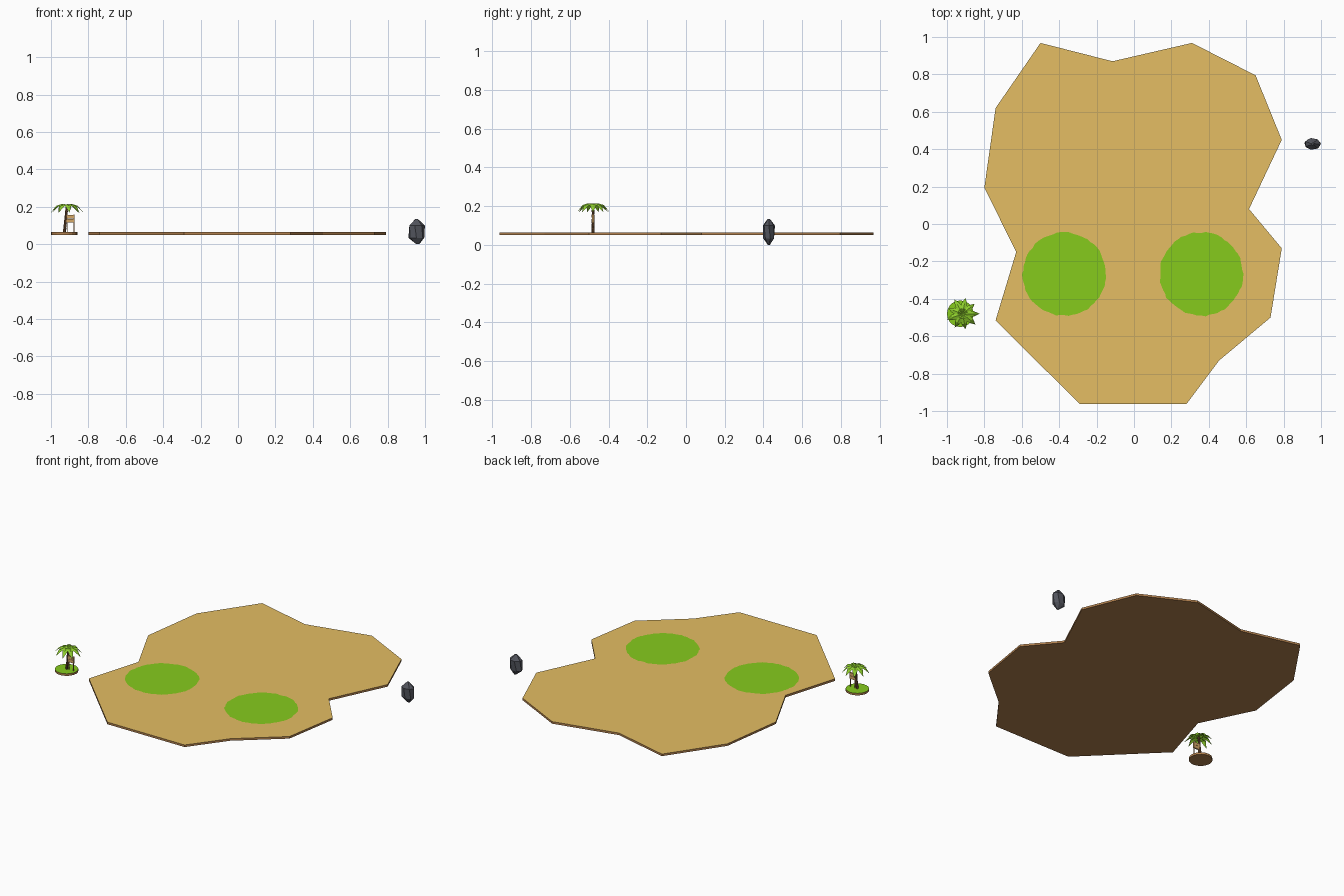
import bpy, bmesh, random
from math import sin, cos, pi, radians
from mathutils import Vector, Matrix

random.seed(4)
cube = bpy.data.objects.get("Cube")
if cube:
    bpy.data.objects.remove(cube, do_unlink=True)


def material(name, rgb):
    m = bpy.data.materials.new(name)
    m.use_nodes = True
    m.diffuse_color = (*rgb, 1)
    m.node_tree.nodes["Principled BSDF"].inputs["Base Color"].default_value = (*rgb, 1)
    return m


SAND = material("sand", (0.78, 0.51, 0.126))
EARTH = material("earth brown", (0.44, 0.215, 0.075))
GRASS = material("grass green", (0.24, 0.6, 0.012))
LEAF = material("leaf green", (0.27, 0.62, 0.025))
BARK = material("bark brown", (0.17, 0.08, 0.035))
WOOD = material("sign wood", (0.68, 0.4, 0.14))
STONE = material("dark stone", (0.085, 0.09, 0.11))

GROUND, THICK = 0.064, 0.014


def finish(name, bm, *mats):
    mesh = bpy.data.meshes.new(name)
    bm.to_mesh(mesh)
    bm.free()
    for m in mats:
        mesh.materials.append(m)
    obj = bpy.data.objects.new(name, mesh)
    bpy.context.collection.objects.link(obj)
    return obj


def slab(name, outline, top_mat, side_mat):
    """Flat plate whose upward face takes the first material."""
    bm = bmesh.new()
    face = bm.faces.new([bm.verts.new((x, y, GROUND)) for x, y in outline])
    ext = bmesh.ops.extrude_face_region(bm, geom=[face], use_keep_orig=True)
    verts = [g for g in ext["geom"] if isinstance(g, bmesh.types.BMVert)]
    bmesh.ops.translate(bm, verts=verts, vec=(0, 0, -THICK))
    bmesh.ops.recalc_face_normals(bm, faces=bm.faces)
    for f in bm.faces:
        f.material_index = 0 if f.normal.z > 0.5 else 1
    return finish(name, bm, top_mat, side_mat)


def patch(name, outline, mat):
    """Single upward face lying on the ground."""
    bm = bmesh.new()
    bm.faces.new([bm.verts.new((x, y, GROUND + 0.0006)) for x, y in outline])
    return finish(name, bm, mat)


def circle(cx, cy, r, n, jitter=0.0):
    pts = []
    for i in range(n):
        a, q = 2 * pi * i / n, r + random.uniform(-jitter, jitter)
        pts.append((cx + q * cos(a), cy + q * sin(a)))
    return pts


def loft(name, rings, n, mat, jitter=0.0):
    """Closed skin through (x, y, z, rx, ry, turn) rings."""
    bm = bmesh.new()
    loops = []
    for x, y, z, rx, ry, turn in rings:
        loop = []
        for i in range(n):
            a = 2 * pi * i / n + turn
            k = 1 - random.uniform(0, jitter)
            loop.append(bm.verts.new((x + rx * k * cos(a), y + ry * k * sin(a), z)))
        loops.append(loop)
    for lo, hi in zip(loops, loops[1:]):
        for i in range(n):
            j = (i + 1) % n
            bm.faces.new((lo[i], lo[j], hi[j], hi[i]))
    bm.faces.new(loops[0])
    bm.faces.new(loops[-1])
    bmesh.ops.recalc_face_normals(bm, faces=bm.faces)
    return finish(name, bm, mat)


def box(name, centre, size, mat):
    bm = bmesh.new()
    bmesh.ops.create_cube(bm, size=1)
    bmesh.ops.scale(bm, vec=size, verts=bm.verts)
    bmesh.ops.translate(bm, vec=centre, verts=bm.verts)
    return finish(name, bm, mat)


# Main island
shore = [(-.5, .968), (-.115, .87), (.31, .968), (.65, .795), (.79, .45),
         (.615, .08), (.79, -.13), (.73, -.5), (.455, -.73), (.28, -.963),
         (-.29, -.963), (-.74, -.515), (-.63, -.15), (-.8, .195), (-.74, .62)]
slab("main_island", shore, SAND, EARTH)

# Ragged grass patches
for side, x in (("right", -0.372), ("left", 0.36)):
    patch(side + "_grass_patch", circle(x, -0.268, 0.223, 64, 0.004), GRASS)

# Small palm islet
PX, PY = -0.929, -0.48
slab("palm_islet", circle(PX, PY, 0.071, 20), GRASS, EARTH)

# Leaning segmented trunk
trunk = []
for i in range(6):
    t = i / 6
    x, r = PX + 0.001 + 0.014 * t, 0.0075 - 0.002 * t
    trunk.append((x, PY, GROUND + 0.14 * t, r, r, 0))
    trunk.append((x + 0.002, PY, GROUND + 0.14 * (t + 1 / 6), r + 0.0015, r + 0.0015, 0))
loft("palm_trunk", trunk, 7, BARK)

# Arched, gently creased fronds
crown = Vector((-0.916, PY, 0.205))
profile = [(0.0, 0.005, 0.0), (0.3, 0.017, 0.01), (0.65, 0.015, 0.001), (1.0, 0.0, -0.036)]
for i in range(9):
    bm = bmesh.new()
    length = 0.086 + 0.004 * cos(i * 2.4)
    rows = []
    for t, w, z in profile:
        rows.append([bm.verts.new((t * length, s * w, z - abs(s) * w * 0.35)) for s in (-1, 0, 1)])
    for a, b in zip(rows, rows[1:]):
        for k in (0, 1):
            bm.faces.new((a[k], b[k], b[k + 1], a[k + 1]))
    bmesh.ops.remove_doubles(bm, verts=bm.verts, dist=0.0001)
    bmesh.ops.transform(bm, verts=bm.verts,
                        matrix=Matrix.Translation(crown) @ Matrix.Rotation(radians(40 * i), 4, "Z"))
    finish(f"palm_frond_{i + 1}", bm, LEAF)

# Wooden sign beside the trunk
for k, x in enumerate((-0.913, -0.877)):
    box(f"sign_post_{k + 1}", (x, PY, GROUND + 0.048), (0.004, 0.005, 0.096), EARTH)
for k in range(2):
    box(f"sign_board_{k + 1}", (-0.895, PY, 0.126 + 0.021 * k), (0.044, 0.01, 0.02), WOOD)

# Faceted standing rock
RX, RY = 0.955, 0.428
loft("rock", [(RX + .006, RY, 0, .008, .006, 0), (RX - .002, RY, .034, .044, .03, .25),
              (RX, RY, .1, .045, .033, 0), (RX, RY, .135, .007, .006, .25)], 7, STONE, 0.06)
